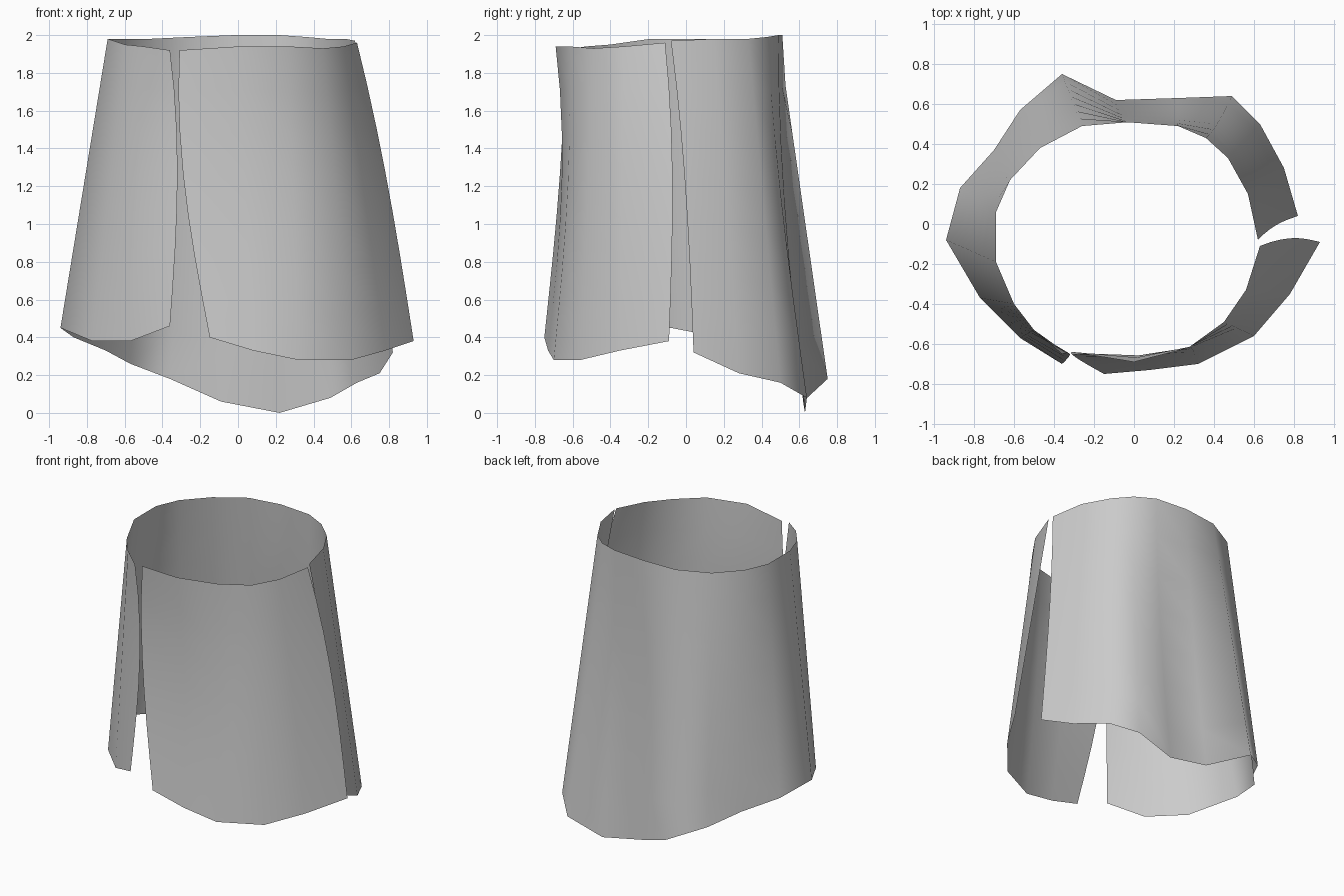
import bpy
import bmesh
import math
from mathutils import Vector

default_cube = bpy.data.objects.get("Cube")
if default_cube:
    bpy.data.objects.remove(default_cube, do_unlink=True)

# Single plain cloth colour
cloth = bpy.data.materials.new("grey cloth")
cloth.use_nodes = True
grey = (0.6, 0.6, 0.6, 1)
cloth.diffuse_color = grey
cloth.node_tree.nodes["Principled BSDF"].inputs["Base Color"].default_value = grey

ROWS = 7


def cloth_panel(name, rim, hem, sway):
    """Hang a thin smooth sheet from the rim line down to the hem line.

    sway maps a column number to the sideways drift of its middle."""
    bm = bmesh.new()
    columns = []
    for number, (top, bottom) in enumerate(zip(rim, hem)):
        top, bottom = Vector(top), Vector(bottom)
        drift = Vector((*sway.get(number, (0, 0)), 0))
        column = []
        for row in range(ROWS + 1):
            fall = row / ROWS
            point = top.lerp(bottom, fall) + drift * math.sin(math.pi * fall ** 0.85)
            column.append(bm.verts.new(point))
        columns.append(column)

    # Join neighbouring columns with quads facing outwards
    for left, right in zip(columns, columns[1:]):
        for row in range(ROWS):
            face = bm.faces.new((left[row], left[row + 1], right[row + 1], right[row]))
            face.smooth = True

    mesh = bpy.data.meshes.new(name)
    bm.to_mesh(mesh)
    bm.free()
    mesh.materials.append(cloth)
    panel = bpy.data.objects.new(name, mesh)
    bpy.context.scene.collection.objects.link(panel)
    return panel


# Front panel, running from the front slit to the left side slit
cloth_panel(
    "front_skirt_panel",
    rim=[(-.31, -.64, 1.92), (0, -.69, 1.94), (.27, -.62, 1.94),
         (.45, -.49, 1.93), (.56, -.33, 1.94), (.63, -.11, 1.96)],
    hem=[(-.15, -.75, .4), (.08, -.73, .33), (.32, -.7, .28),
         (.6, -.56, .28), (.78, -.35, .33), (.93, -.09, .38)],
    sway={0: (-.05, .02), 1: (0, .05), 2: (0, .03), 5: (.02, .03)},
)

# Back panel, running from the left side slit around the back to the front slit
cloth_panel(
    "back_skirt_panel",
    rim=[(.62, -.08, 1.97), (.57, .15, 1.98), (.47, .33, 1.98), (.36, .43, 1.99),
         (.22, .49, 2), (-.02, .51, 2), (-.26, .49, 1.99), (-.47, .38, 1.98),
         (-.62, .22, 1.98), (-.69, .06, 1.98), (-.69, -.19, 1.98),
         (-.6, -.4, 1.95), (-.5, -.53, 1.94), (-.36, -.65, 1.92)],
    hem=[(.82, .04, .32), (.75, .28, .21), (.63, .5, .16), (.49, .64, .08),
         (.22, .63, 0), (-.09, .62, .06), (-.36, .75, .18), (-.57, .57, .26),
         (-.7, .37, .33), (-.87, .18, .4), (-.94, -.08, .45),
         (-.77, -.37, .38), (-.57, -.57, .38), (-.36, -.7, .46)],
    sway={0: (0, .02), 3: (0, -.02), 4: (0, -.03), 5: (0, -.03), 13: (.04, .02)},
)
